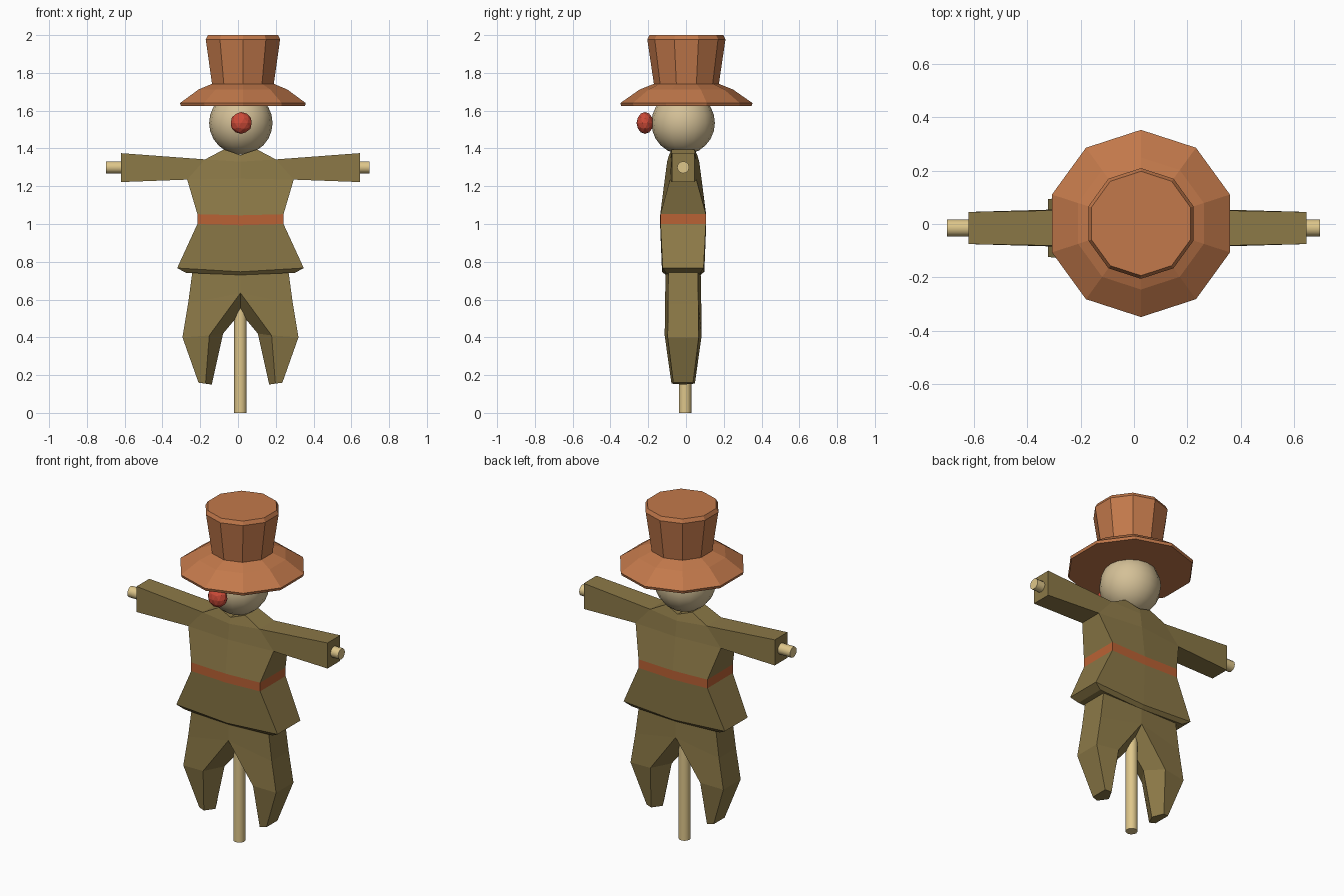
import bpy, bmesh, math
from mathutils import Matrix

if "Cube" in bpy.data.objects:
    bpy.data.objects.remove(bpy.data.objects["Cube"])

CX, CY = 0.013, -0.015   # centre line of the figure


def material(name, rgb):
    m = bpy.data.materials.new(name)
    m.use_nodes = True
    m.diffuse_color = (*rgb, 1)
    bsdf = m.node_tree.nodes["Principled BSDF"]
    bsdf.inputs["Base Color"].default_value = (*rgb, 1)
    bsdf.inputs["Roughness"].default_value = 0.8
    return m


cloth = material("olive cloth", (0.26, 0.19, 0.063))
belt = material("orange belt", (0.49, 0.122, 0.035))
felt = material("brown felt", (0.54, 0.19, 0.07))
sack = material("pale sackcloth", (0.66, 0.53, 0.31))
wood = material("pale wood", (0.73, 0.565, 0.255))
red = material("red nose", (0.61, 0.07, 0.04))


def finish(bm, name, mats, loc, smooth=None):
    bmesh.ops.recalc_face_normals(bm, faces=bm.faces[:])
    me = bpy.data.meshes.new(name)
    bm.to_mesh(me)
    bm.free()
    for m in mats:
        me.materials.append(m)
    ob = bpy.data.objects.new(name, me)
    ob.location = loc
    bpy.context.collection.objects.link(ob)
    if smooth:
        bpy.ops.object.select_all(action='DESELECT')
        ob.select_set(True)
        bpy.context.view_layer.objects.active = ob
        bpy.ops.object.shade_smooth_by_angle(angle=math.radians(smooth))
    return ob


def mirrored_loft(rings):
    """Skin closed rings on both sides of x = 0, leaving the centre plane open."""
    bm = bmesh.new()

    def face(vs):
        if any(abs(v.co.x) > 1e-5 for v in vs):
            bm.faces.new(vs)

    for side in (1, -1):
        loops = [[bm.verts.new((side * x, y, z)) for x, y, z in r] for r in rings]
        for a, b in zip(loops, loops[1:]):
            n = len(a)
            for i in range(n):
                j = (i + 1) % n
                face([a[i], a[j], b[j], b[i]])
        face(loops[0])
        face(loops[-1])
    bmesh.ops.remove_doubles(bm, verts=bm.verts[:], dist=1e-4)
    return bm


# Coat: outer x, outer half depth, outer z, centre half depth, centre z
coat_rows = [
    (0.29, 0.092, 0.742, 0.092, 0.73),
    (0.335, 0.108, 0.767, 0.112, 0.747),
    (0.228, 0.12, 1.0, 0.122, 0.993),
    (0.228, 0.12, 1.052, 0.122, 1.046),
    (0.282, 0.07, 1.235, 0.097, 1.24),
    (0.187, 0.068, 1.342, 0.085, 1.33),
    (0.087, 0.06, 1.395, 0.075, 1.365),
]
bm = mirrored_loft([
    [(0, -md, mz), (x, -d, z), (x, d, z), (0, md, mz)]
    for x, d, z, md, mz in coat_rows])

# Sleeves grow out of the sides between armpit and shoulder
sides = [f for f in bm.faces
         if all(abs(v.co.x) > 0.18 and v.co.z > 1.2 for v in f.verts)]
for f in bmesh.ops.extrude_discrete_faces(bm, faces=sides)["faces"]:
    for v in f.verts:
        v.co.x = math.copysign(0.632, v.co.x)
        v.co.y = math.copysign(0.06, v.co.y)
        v.co.z = 1.375 if v.co.z > 1.29 else 1.222

# Belt band around the waist
for f in bm.faces:
    if all(0.98 < v.co.z < 1.06 for v in f.verts):
        f.material_index = 1
finish(bm, "coat", [cloth, belt], (CX, CY, 0))

# Trousers: outer x, z, half depth; ridge x, z, half depth; inner x, z
leg_rows = [
    (0.25, 0.78, 0.078, 0, 0.78, 0.092, 0, 0.78),
    (0.277, 0.58, 0.08, 0, 0.635, 0.095, 0, 0.53),
    (0.307, 0.40, 0.082, 0.165, 0.41, 0.098, 0.092, 0.42),
    (0.222, 0.16, 0.052, 0.185, 0.155, 0.062, 0.152, 0.15),
]
bm = mirrored_loft([
    [(ox, -od, oz), (ox, od, oz), (rx, rd, rz), (ix, 0, iz), (rx, -rd, rz)]
    for ox, oz, od, rx, rz, rd, ix, iz in leg_rows])
finish(bm, "trousers", [cloth], (CX, CY, 0))


# Wooden poles: upright post and cross bar
def pole(name, radius, length, loc, axis=None):
    bm = bmesh.new()
    turn = Matrix.Rotation(math.pi / 2, 4, axis) if axis else Matrix()
    bmesh.ops.create_cone(bm, cap_ends=True, segments=12, radius1=radius,
                          radius2=radius, depth=length, matrix=turn)
    finish(bm, name, [wood], loc, 40)


pole("post", 0.033, 1.3, (CX, -0.005, 0.65))
pole("cross_bar", 0.032, 1.395, (-0.002, CY, 1.3), 'Y')

# Head
bm = bmesh.new()
bmesh.ops.create_uvsphere(bm, u_segments=16, v_segments=12, radius=0.168)
finish(bm, "head", [sack], (0.015, CY, 1.535), 60)

# Nose
bm = bmesh.new()
bmesh.ops.create_icosphere(bm, subdivisions=2, radius=0.058,
                           matrix=Matrix.Diagonal((1, 0.78, 1, 1)))
finish(bm, "nose", [red], (0.017, -0.217, 1.535))

# Hat: ten-sided turned profile of radius and height
bm = bmesh.new()
profile = [(0.345, 1.624), (0.35, 1.64), (0.247, 1.712), (0.172, 1.742),
           (0.207, 1.978), (0.195, 2.0)]
SIDES = 10
loops = []
for r, z in profile:
    angles = [math.pi / 2 + math.tau * i / SIDES for i in range(SIDES)]
    loops.append([bm.verts.new((r * math.cos(a), r * math.sin(a), z)) for a in angles])
for a, b in zip(loops, loops[1:]):
    for i in range(SIDES):
        j = (i + 1) % SIDES
        bm.faces.new([a[i], a[j], b[j], b[i]])
bm.faces.new(loops[0])
bm.faces.new(loops[-1])
finish(bm, "hat", [felt], (0.026, 0.002, 0))
